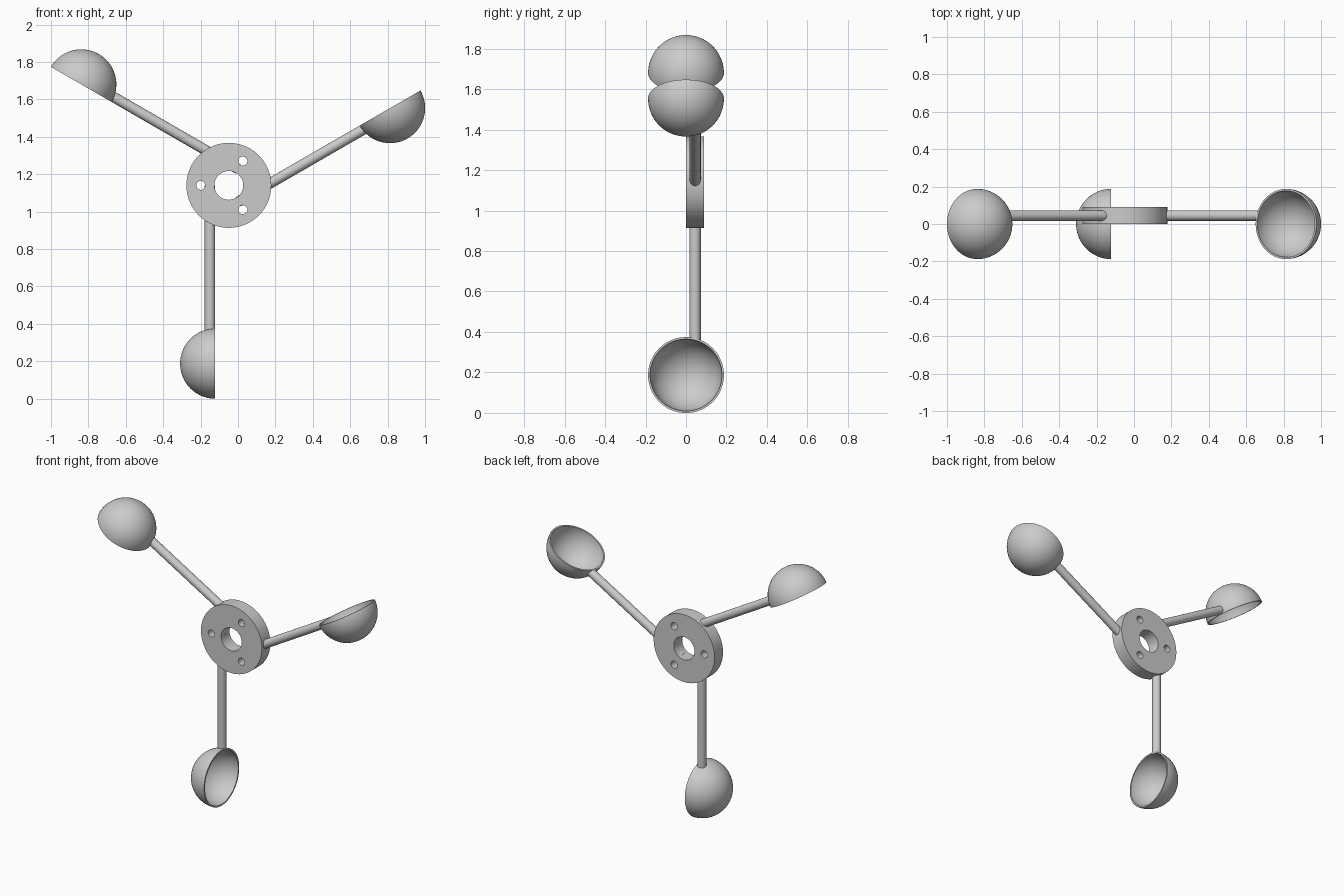
import bpy, bmesh
from math import pi, sin, cos, sqrt, radians
from mathutils import Matrix, Vector

if "Cube" in bpy.data.objects:
    bpy.data.objects.remove(bpy.data.objects["Cube"], do_unlink=True)

HUB = Vector((-0.049, 0, 1.14))           # hub centre, front face on y = 0
HUB_R, HUB_T, BORE_R = 0.227, 0.09, 0.077
ARM_X, ARM_R = -0.101, 0.028              # arm sits tangent to the bore
CUP_X, CUP_Z, CUP_R, CUP_INNER = -0.073, -0.953, 0.1875, 0.1775

grey = bpy.data.materials.new("light grey")
grey.use_nodes = True
grey.diffuse_color = (0.6, 0.6, 0.6, 1)
grey.node_tree.nodes["Principled BSDF"].inputs["Base Color"].default_value = (0.6, 0.6, 0.6, 1)


def finish(bm, name):
    """Turn a bmesh into a smooth-shaded object with sharp edges kept."""
    bmesh.ops.recalc_face_normals(bm, faces=bm.faces)
    mesh = bpy.data.meshes.new(name)
    bm.to_mesh(mesh)
    bm.free()
    mesh.materials.append(grey)
    obj = bpy.data.objects.new(name, mesh)
    bpy.context.collection.objects.link(obj)
    obj.location = HUB
    smooth(obj)
    return obj


def smooth(obj):
    bpy.ops.object.select_all(action="DESELECT")
    obj.select_set(True)
    bpy.context.view_layer.objects.active = obj
    bpy.ops.object.shade_smooth_by_angle(angle=radians(35))


def cylinder(bm, radius, depth, matrix, segments=64):
    return bmesh.ops.create_cone(bm, cap_ends=True, segments=segments, radius1=radius,
                                 radius2=radius, depth=depth, matrix=matrix)["verts"]


def along_y(x, y, z):
    return Matrix.Translation((x, y, z)) @ Matrix.Rotation(pi / 2, 4, "X")


# Hub disc with a central bore and three bolt holes
bm = bmesh.new()
cylinder(bm, HUB_R, HUB_T, along_y(0, HUB_T / 2, 0), 96)
hub = finish(bm, "hub")

bm = bmesh.new()
cylinder(bm, BORE_R, 0.3, along_y(0, HUB_T / 2, 0))
for i in range(3):
    a = pi + i * 2 * pi / 3
    cylinder(bm, 0.024, 0.3, along_y(0.15 * cos(a), HUB_T / 2, 0.15 * sin(a)), 32)
cutter = finish(bm, "hub_hole_cutter")

cut = hub.modifiers.new("holes", "BOOLEAN")
cut.operation, cut.object, cut.solver = "DIFFERENCE", cutter, "EXACT"
bpy.context.view_layer.update()
bpy.context.view_layer.objects.active = hub
bpy.ops.object.modifier_apply(modifier=cut.name)
bpy.data.objects.remove(cutter, do_unlink=True)
smooth(hub)


def make_arm(name):
    """Rod hanging down from the hub, its end shaped to the cup wall."""
    bm = bmesh.new()
    verts = cylinder(bm, ARM_R, 0.8, Matrix.Translation((ARM_X, HUB_T / 2, -0.4)), 32)
    wall = (CUP_R + CUP_INNER) / 2
    for v in verts:
        if v.co.z < -0.5:
            v.co.z = CUP_Z + sqrt(wall ** 2 - (v.co.x - CUP_X) ** 2 - v.co.y ** 2)
    return finish(bm, name)


def make_cup(name):
    """Hollow half sphere, open towards +x, spun from its wall section."""
    bm = bmesh.new()
    steps = 24
    arc = [pi / 2 * i / steps for i in range(steps + 1)]
    section = [(-CUP_R * cos(a), CUP_R * sin(a)) for a in arc]
    section += [(-CUP_INNER * cos(a), CUP_INNER * sin(a)) for a in reversed(arc)]
    verts = [bm.verts.new((CUP_X + x, 0, CUP_Z + r)) for x, r in section]
    edges = [bm.edges.new(pair) for pair in zip(verts, verts[1:])]
    bmesh.ops.spin(bm, geom=verts + edges, cent=(CUP_X, 0, CUP_Z), axis=(1, 0, 0),
                   angle=2 * pi, steps=64, use_merge=False)
    bmesh.ops.remove_doubles(bm, verts=bm.verts, dist=0.0002)
    return finish(bm, name)


# Three arms with cups, a third of a turn apart
for i, side in enumerate(("lower", "left", "right")):
    for obj in (make_arm(side + "_arm"), make_cup(side + "_cup")):
        obj.rotation_euler.y = -i * 2 * pi / 3
